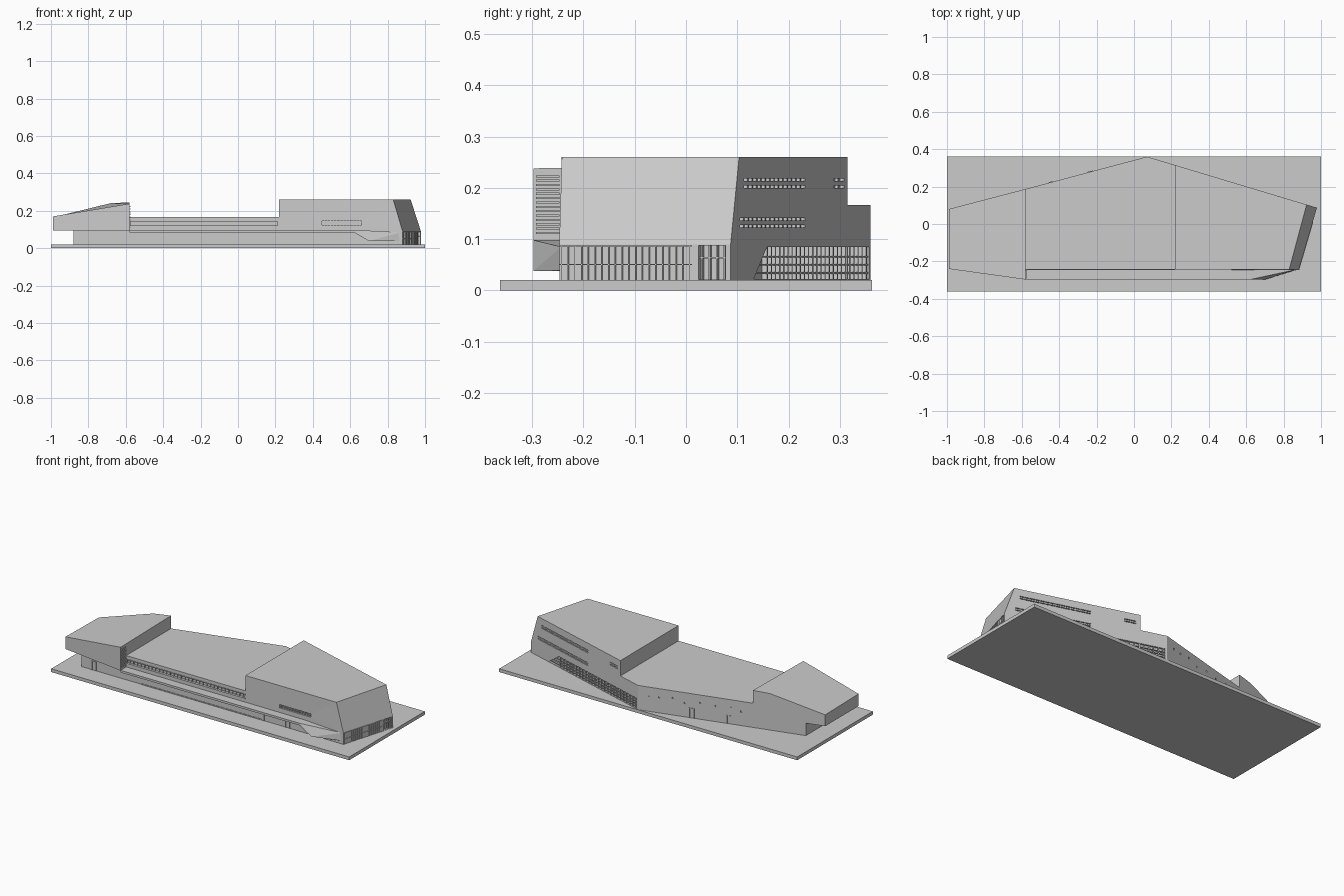
import bpy, bmesh
from mathutils import Vector

if "Cube" in bpy.data.objects:
    bpy.data.objects.remove(bpy.data.objects["Cube"])


def loft(name, rings):
    """Closed solid through rings of equal point count."""
    bm = bmesh.new()
    vs = [[bm.verts.new(p) for p in r] for r in rings]
    n = len(rings[0])
    for a, b in zip(vs, vs[1:]):
        for i in range(n):
            j = (i + 1) % n
            bm.faces.new((a[i], a[j], b[j], b[i]))
    bm.faces.new(vs[0][::-1])
    bm.faces.new(vs[-1])
    return finish(name, bm)


def finish(name, bm):
    bmesh.ops.recalc_face_normals(bm, faces=bm.faces)
    me = bpy.data.meshes.new(name)
    bm.to_mesh(me)
    bm.free()
    ob = bpy.data.objects.new(name, me)
    bpy.context.collection.objects.link(ob)
    return ob


def prism(name, pts, z0, z1):
    return loft(name, [[(x, y, z) for x, y in pts] for z in (z0, z1)])


def wall_boxes(name, wall, boxes, inner, outer):
    """Boxes (s0, s1, z0, z1[, slant]) laid along a wall, s in model units."""
    p, q = Vector(wall[0]).to_3d(), Vector(wall[1]).to_3d()
    d = (q - p).normalized()
    n = Vector((d.y, -d.x, 0))
    bm = bmesh.new()
    for b in boxes:
        s0, s1, z0, z1 = b[:4]
        k = b[4] if len(b) > 4 else 0
        ring = [(s0, z0), (s1, z0), (s1, z1), (s0 - k if k else s0, z1)]
        a, c = [[bm.verts.new(p + d * s + n * o + Vector((0, 0, z)))
                 for s, z in ring] for o in (inner, outer)]
        bm.faces.new(a)
        bm.faces.new(c[::-1])
        for i in range(4):
            j = (i + 1) % 4
            bm.faces.new((a[i], c[i], c[j], a[j]))
    return finish(name, bm)


def recess(target, name, wall, boxes, depth):
    cut = wall_boxes(name, wall, boxes, -depth, 0.01)
    cut.hide_render = True
    cut.hide_set(True)
    m = target.modifiers.new(name, 'BOOLEAN')
    m.operation, m.solver, m.object = 'DIFFERENCE', 'EXACT', cut


def posts(s0, s1, count, z0, z1, w=0.003):
    step = (s1 - s0) / (count - 1)
    return [(s0 + i * step - w / 2, s0 + i * step + w / 2, z0, z1) for i in range(count)]


# wall lines, anticlockwise in plan
FRONT = ((0, -0.243), (1, -0.243))
RIGHT = ((0.88, -0.247), (0.978, 0.087))
BACK_R = ((0.978, 0.087), (0.07, 0.36))
BACK_L = ((0.07, 0.36), (-0.58, 0.187))

# site slab
prism("site_slab", [(-1, -.362), (1, -.362), (1, .362), (-1, .362)], 0, .02)

# low hall and the undercroft beneath the raised end
hall = prism("long_hall", [(-.58, -.243), (.22, -.243), (.22, .315), (.07, .36), (-.58, .187)], .02, .167)
prism("undercroft", [(-.88, -.243), (-.58, -.243), (-.58, .187), (-.88, .108)], .02, .096)

# tall block with a leaning end wall
tall = loft("tall_block", [
    [(.22, -.243, z), (xa, ya, z), (xb, yb, z), (.22, .315, z)]
    for z, xa, ya, xb, yb in ((.02, .88, -.247, .978, .087),
                              (.09, .88, -.247, .978, .087),
                              (.26, .83, -.242, .923, .1035))])

# cantilevered end with a rising, softly shaded roof
plan = [(-.99, -.24), (-.58, -.297), (-.58, .187), (-.68, .161), (-.99, .08)]
tops = (.17, .238, .245, .241, .165)
head = loft("cantilever_end", [[(x, y, .096) for x, y in plan],
                               [(x, y, z) for (x, y), z in zip(plan, tops)]])
bpy.context.view_layer.objects.active = head
head.select_set(True)
bpy.ops.object.shade_smooth_by_angle(angle=0.7)

# louvres on the inner face of the cantilevered end
wall_boxes("end_louvres", ((-.58, -.297), (-.58, -.243)),
           [(.005, .05, .11 + i * .0085, .114 + i * .0085) for i in range(14)], -.001, .004)

# front canopy, folding down at its right end
prism("front_canopy", [(-.58, -.297), (.62, -.297), (.62, -.24), (-.58, -.24)], .085, .098)
bm = bmesh.new()
for p in [(.62, -.297, .098), (.62, -.297, .085), (.62, -.24, .098), (.62, -.24, .085),
          (.70, -.297, .038), (.85, -.25, .038), (.87, -.245, .04),
          (.87, -.243, .085), (.70, -.243, .038)]:
    bm.verts.new(p)
bmesh.ops.convex_hull(bm, input=bm.verts)
finish("canopy_fold", bm)

# front wall openings
recess(hall, "cut_hall_strip", FRONT, [(-.575, .21, .122, .143)], .012)
wall_boxes("hall_strip_bars", FRONT, posts(-.56, .2, 32, .121, .144), -.013, -.006)
wall_boxes("hall_sill", FRONT, [(-.58, .22, .143, .147), (-.58, .22, .118, .122)], -.001, .003)
recess(tall, "cut_tall_windows", FRONT, [(.45, .66, .125, .145)], .01)
wall_boxes("tall_window_bars", FRONT,
           posts(.46, .65, 12, .124, .146) + [(.449, .661, .134, .137)], -.011, -.003)
wall_boxes("upper_slots", FRONT, [(.262, .268, .198, .212), (.64, .646, .198, .212)], -.001, .001)


def frame(s0, s1, z0, z1, w=.003):
    return [(s0, s0 + w, z0, z1), (s1 - w, s1, z0, z1), (s0 + w, s1 - w, z1 - w, z1)]


doors = [f for s in ((-.81, -.78), (.345, .37), (.49, .545), (.555, .615))
         for f in frame(*s, .02, .075)]
wall_boxes("front_door_frames", FRONT, doors + [(.516, .519, .02, .072), (.583, .586, .02, .072)],
           -.001, .004)
wall_boxes("front_plinth", FRONT, [(-.48, .34, .02, .025)], -.001, .003)

# glazed entrance in the leaning end
recess(tall, "cut_entrance", RIGHT, [(.283, .338, .021, .088)], .014)
wall_boxes("entrance_frame", RIGHT,
           posts(.288, .334, 4, .021, .088) + [(.283, .338, .062, .065)], -.015, -.004)
wall_boxes("end_mullions", RIGHT, posts(.005, .265, 20, .02, .088, .002)
           + [(0, .27, .086, .089), (0, .27, .05, .052)], -.001, .003)

# rear glazing grid with a slanted end, across both blocks
L = (Vector(BACK_R[1]) - Vector(BACK_R[0])).length
k = L / .273            # length along wall per unit of y
split = (.315 - .087) * k
gl = ((.132 - .087) * k, split, L - .012)
recess(tall, "cut_rear_glass", BACK_R, [(gl[0], gl[1] - .002, .022, .085, -.09)], .012)
recess(hall, "cut_rear_glass_low", BACK_R, [(gl[1] + .002, gl[2], .022, .085)], .012)
rows = [(gl[0] + .09 * (z - .022) / .063, gl[2], z - .0015, z + .0015) for z in (.034, .05, .066)]
slanted = [p for p in posts(gl[0] + .1, gl[2] - .01, 25, .021, .086, .005)]
wall_boxes("rear_glass_grid", BACK_R, slanted + rows, -.0125, -.002)


# rear ribbon windows
def ribbon(y0, y1, z):
    return ((y0 - .087) * k, (y1 - .087) * k, z, z + .005)


ribbons = [ribbon(.113, .232, z) for z in (.2, .213)] + [ribbon(.288, .308, z) for z in (.2, .213)]
ribbons += [ribbon(.105, .232, z) for z in (.123, .136)]
recess(tall, "cut_ribbons", BACK_R, ribbons, .008)
ticks = [p for y0, y1, z in ((.113, .232, .199), (.288, .308, .199), (.105, .232, .122))
         for p in posts((y0 - .087) * k, (y1 - .087) * k, max(3, int((y1 - y0) * 130)), z, z + .02)]
wall_boxes("ribbon_posts", BACK_R, ticks, -.009, -.001)

# left rear wall: small windows and a door
small = [(s, s + .008, z, z + .01) for s, z in ((.06, .11), (.12, .11), (.2, .12), (.27, .1),
                                             (.36, .115), (.45, .11), (.54, .12), (.6, .1))]
recess(hall, "cut_small_windows", BACK_L, small, .006)
wall_boxes("rear_door_frame", BACK_L, frame(.3, .33, .02, .08) + frame(.52, .545, .02, .07),
           -.001, .003)
